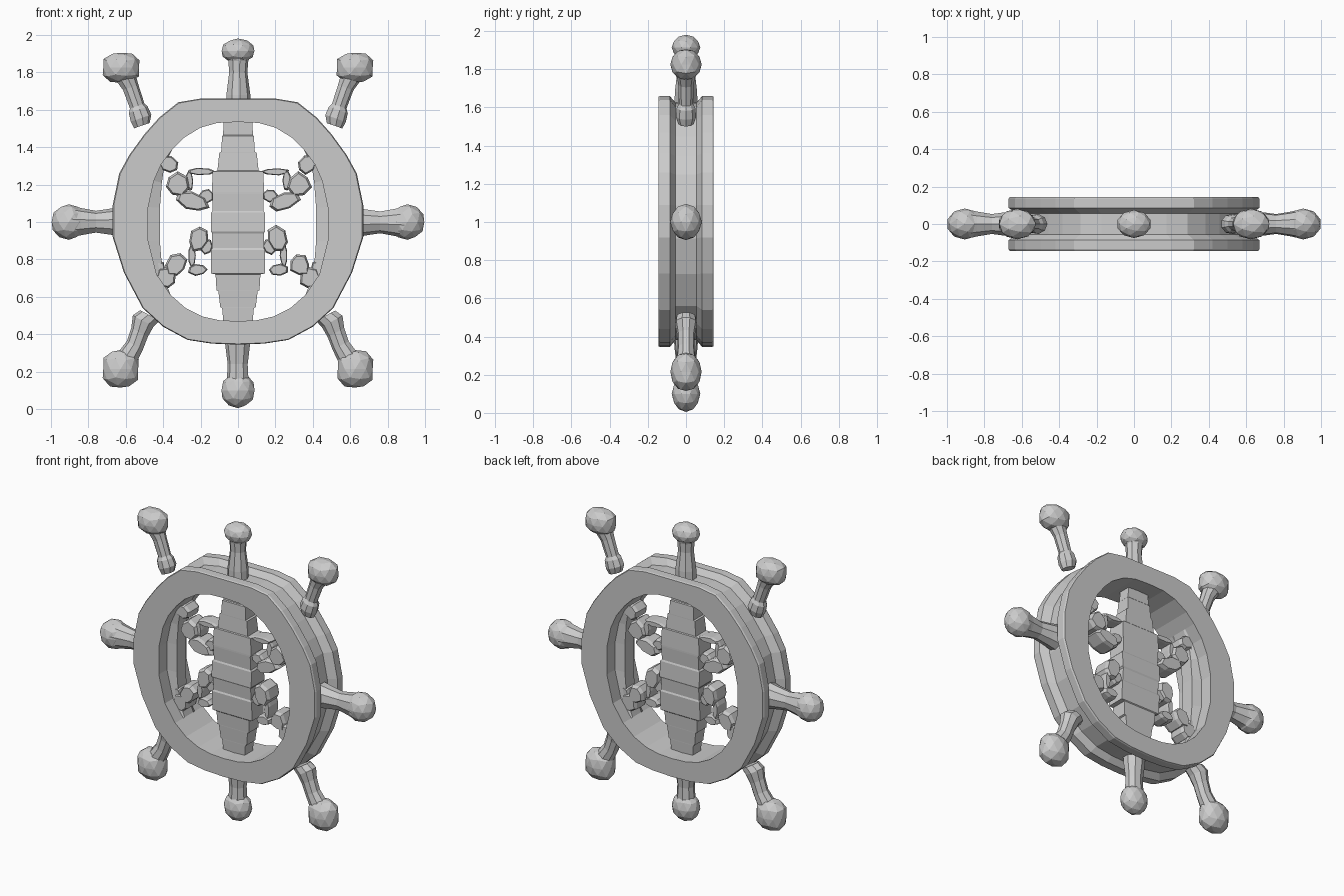
import bpy, bmesh, math, random
from mathutils import Vector, Matrix

if "Cube" in bpy.data.objects:
    bpy.data.objects.remove(bpy.data.objects["Cube"])

random.seed(4)


def finish(name, bm):
    bmesh.ops.recalc_face_normals(bm, faces=bm.faces)
    me = bpy.data.meshes.new(name)
    bm.to_mesh(me)
    bm.free()
    ob = bpy.data.objects.new(name, me)
    bpy.context.collection.objects.link(ob)
    return ob


def skin(name, rings, closed=False):
    """Join equal-length point loops into a surface."""
    bm = bmesh.new()
    vs = [[bm.verts.new(p) for p in r] for r in rings]
    n = len(rings[0])
    for i in range(len(rings) if closed else len(rings) - 1):
        a, b = vs[i], vs[(i + 1) % len(vs)]
        for j in range(n):
            k = (j + 1) % n
            bm.faces.new((a[j], a[k], b[k], b[j]))
    if not closed:
        bm.faces.new(vs[0])
        bm.faces.new(vs[-1])
    return finish(name, bm)


def stem(name, path, side=1, n=9):
    """Tapered tube through (x, z, radius) stations in the wheel plane."""
    pts = [(Vector((side * x, 0, z)), r) for x, z, r in path]
    d = (pts[-1][0] - pts[0][0]).normalized()
    u = Vector((d.z, 0, -d.x))
    rings = []
    for p, r in pts:
        rings.append([p + u * r * math.cos(2 * math.pi * k / n)
                      + Vector((0, r * 0.9 * math.sin(2 * math.pi * k / n), 0))
                      for k in range(n)])
    return skin(name, rings)


def knob(name, x, z, rx, ry, rz):
    bm = bmesh.new()
    bmesh.ops.create_icosphere(bm, subdivisions=2, radius=1)
    for v in bm.verts:
        # push slightly outward on the diagonals for a blunt knob
        v.co *= 1 + 0.25 * abs(v.co.x * v.co.z) * (rx > 0.097)
        v.co = Vector((x + v.co.x * rx, v.co.y * ry, z + v.co.z * rz))
    return finish(name, bm)


def chunk(name, x, z, w, h, d, ang, side, n=7):
    """Rough faceted block with flat front and back."""
    rot = Matrix.Rotation(math.radians(ang), 2)
    shape = []
    for k in range(n):
        a = 2 * math.pi * (k + 0.5) / n
        r = random.uniform(0.95, 1.2)
        shape.append(rot @ Vector((w / 2 * r * math.cos(a), h / 2 * r * math.sin(a))))
    rings = [[(side * (x + p.x * s), y, z + p.y * s) for p in shape]
             for y, s in ((-d, 0.82), (-d * 0.65, 1), (d * 0.65, 1), (d, 0.82))]
    return skin(name, rings)


# Rim: rounded-square outlines (right half, top to bottom), grooved section
outer = [(0, 1.66), (.20, 1.66), (.32, 1.64), (.42, 1.56), (.50, 1.47), (.58, 1.36),
         (.635, 1.26), (.67, 1.09), (.67, .92), (.61, .73), (.51, .54), (.40, .44),
         (.27, .37), (.14, .35), (0, .345)]
inner = [(0, 1.535), (.11, 1.53), (.20, 1.505), (.29, 1.45), (.35, 1.39), (.41, 1.31),
         (.45, 1.22), (.48, 1.08), (.48, .90), (.435, .72), (.36, .61), (.28, .54),
         (.19, .495), (.10, .475), (0, .47)]
outer += [(-x, z) for x, z in outer[-2:0:-1]]
inner += [(-x, z) for x, z in inner[-2:0:-1]]
rings = []
for (ox, oz), (ix, iz) in zip(outer, inner):
    lip = -0.33 * max(0, abs(ix) - 0.38) / 0.1          # inner band on the sides
    section = [(.97, -.145), (1, -.135), (1, -.085), (.72, -.055), (.72, .055),
               (1, .085), (1, .135), (.97, .145), (0, .145), (0, .06),
               (lip, .045), (lip, -.045), (0, -.06), (0, -.145)]
    rings.append([(ix + (ox - ix) * t, y, iz + (oz - iz) * t) for t, y in section])
skin("wheel_rim", rings, closed=True)

# Centre plank: stepped slab tapering to both ends (z, half width, half depth)
rows = [(.43, .075, .04), (.54, .085, .045), (.545, .095, .045), (.63, .105, .05),
        (.635, .115, .05), (.72, .12, .055), (.725, .145, .06), (.85, .145, .065),
        (.86, .138, .06), (.94, .138, .065), (.95, .145, .07), (1.05, .145, .065),
        (1.06, .135, .06), (1.15, .135, .065), (1.16, .14, .065), (1.27, .135, .06),
        (1.275, .11, .055), (1.37, .10, .05), (1.375, .09, .05), (1.46, .085, .045),
        (1.465, .08, .04), (1.57, .075, .04)]
skin("centre_plank", [[(-w, -d, z), (w, -d, z), (w, d, z), (-w, d, z)]
                      for z, w, d in rows])

# Top and bottom handles
stem("top_handle_stem", [(0, 1.60, .068), (0, 1.68, .066), (0, 1.80, .05), (0, 1.86, .055),
                         (0, 1.90, .07)])
knob("top_handle_knob", 0, 1.915, .092, .075, .066)
stem("bottom_handle_stem", [(0, .40, .072), (0, .34, .068), (0, .24, .055), (0, .15, .06)])
knob("bottom_handle_knob", 0, .10, .093, .075, .095)

# Broken spoke pieces: x, z, width, height, half depth, angle
pieces = [(.37, 1.31, .11, .09, .06, 35), (.43, 1.30, .07, .10, .05, 20),
          (.325, 1.20, .12, .12, .065, 15), (.245, 1.11, .17, .09, .065, 20),
          (.17, 1.14, .08, .07, .05, -20), (.20, 1.27, .14, .035, .05, 0),
          (.26, 1.22, .04, .11, .045, 0),
          (.21, .91, .10, .13, .065, 15), (.17, .87, .07, .08, .05, 0),
          (.245, .82, .04, .12, .05, 0), (.215, .745, .10, .06, .055, 0),
          (.33, .77, .10, .12, .065, 30), (.385, .70, .10, .11, .06, -25),
          (.42, .74, .06, .10, .05, 0)]

for side, tag in ((-1, "left"), (1, "right")):
    # Side handles
    stem(tag + "_handle_stem", [(.61, 1, .085), (.68, 1, .072), (.76, 1, .06),
                                (.84, 1, .075), (.89, 1, .088)], side)
    knob(tag + "_handle_knob", side * .905, 1, .096, .083, .095)
    # Upper diagonal handles, detached from the rim
    stem(tag + "_upper_stem", [(.515, 1.515, .045), (.52, 1.555, .06), (.535, 1.60, .055),
                               (.54, 1.62, .042), (.575, 1.72, .045), (.61, 1.79, .06)], side)
    knob(tag + "_upper_knob", side * .625, 1.825, .1, .082, .08)
    # Lower diagonal handles
    stem(tag + "_lower_stem", [(.47, .50, .06), (.505, .47, .065), (.525, .41, .052),
                               (.55, .34, .05), (.60, .26, .06)], side)
    knob(tag + "_lower_knob", side * .627, .215, .098, .082, .1)
    # Spoke fragments inside the rim
    for i, p in enumerate(pieces):
        chunk(f"{tag}_spoke_piece_{i + 1}", *p, side)
